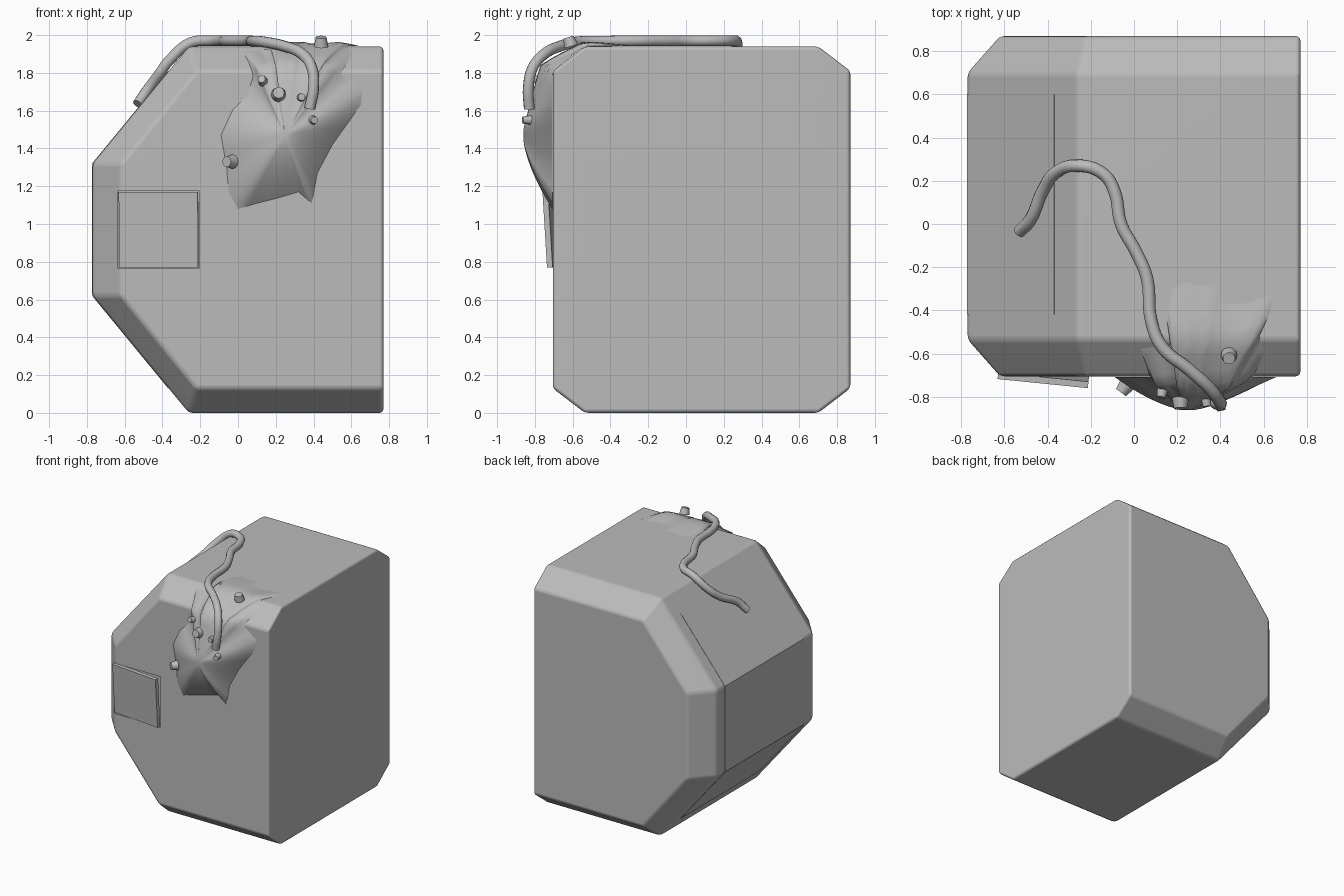
import bpy, bmesh, math
from mathutils import Vector

cube = bpy.data.objects.get("Cube")
if cube:
    bpy.data.objects.remove(cube, do_unlink=True)

grey = bpy.data.materials.new("plain_grey")
grey.use_nodes = True
grey.diffuse_color = (0.5, 0.5, 0.5, 1)
grey.node_tree.nodes["Principled BSDF"].inputs["Base Color"].default_value = (0.5, 0.5, 0.5, 1)


def add_object(name, data):
    obj = bpy.data.objects.new(name, data)
    bpy.context.collection.objects.link(obj)
    data.materials.append(grey)
    return obj


def from_bmesh(name, bm, smooth=False):
    bmesh.ops.recalc_face_normals(bm, faces=bm.faces)
    for face in bm.faces:
        face.smooth = smooth
    mesh = bpy.data.meshes.new(name)
    bm.to_mesh(mesh)
    bm.free()
    return add_object(name, mesh)


def loft(name, rings):
    """Bridge equal rings of points and cap both ends."""
    bm = bmesh.new()
    loops = [[bm.verts.new(p) for p in ring] for ring in rings]
    for a, b in zip(loops, loops[1:]):
        for i in range(len(a)):
            j = (i + 1) % len(a)
            bm.faces.new((a[i], a[j], b[j], b[i]))
    bm.faces.new(loops[0])
    bm.faces.new(loops[-1])
    return from_bmesh(name, bm)


def box(name, size, location, rotation=(0, 0, 0)):
    bm = bmesh.new()
    bmesh.ops.create_cube(bm, size=1)
    bmesh.ops.scale(bm, vec=size, verts=bm.verts)
    obj = from_bmesh(name, bm)
    obj.location, obj.rotation_euler = location, rotation
    return obj


def make_active(obj):
    bpy.ops.object.select_all(action='DESELECT')
    obj.select_set(True)
    bpy.context.view_layer.objects.active = obj


def ring_at(profile, y):
    return [(x, y, z) for x, z in profile]


# Body: six-sided profile with chamfered front and back rims
FRONT, RIM, TOP, CHAMFER_Z = -0.705, -0.535, 1.94, 1.81
outer = [(-0.26, 0), (0.77, 0), (0.77, TOP), (-0.26, TOP), (-0.77, 1.32), (-0.77, 0.62)]
inner = [(-0.22, 0.13), (0.77, 0.13), (0.77, CHAMFER_Z), (-0.22, CHAMFER_Z),
         (-0.62, 1.32), (-0.62, 0.62)]
body = loft("body", [ring_at(inner, FRONT), ring_at(outer, RIM),
                     ring_at(outer, 0.7), ring_at(inner, 0.87)])
bevel = body.modifiers.new("soft_edges", 'BEVEL')
bevel.width, bevel.segments = 0.02, 3
bevel.limit_method, bevel.angle_limit = 'ANGLE', math.radians(20)

# Shallow recess behind the front hatch
cutter = box("hatch_cutter", (0.43, 0.1, 0.41), (-0.42, FRONT, 0.97))
cutter.hide_render = True
recess = body.modifiers.new("hatch_recess", 'BOOLEAN')
recess.object, recess.operation, recess.solver = cutter, 'DIFFERENCE', 'EXACT'
make_active(body)
for modifier in [m.name for m in body.modifiers]:
    bpy.ops.object.modifier_apply(modifier=modifier)
bpy.data.objects.remove(cutter, do_unlink=True)
bpy.ops.object.shade_smooth_by_angle(angle=math.radians(35))
weighted = body.modifiers.new("even_shading", 'WEIGHTED_NORMAL')
weighted.keep_sharp = True

# Front hatch, slightly ajar
box("front_hatch", (0.42, 0.03, 0.4), (-0.42, -0.712, 0.97), (0.06, 0, -0.1))

# Thin side panel wrapped over the sloped and upright side faces
wrap = [(-0.37, 1.81), (-0.773, 1.32), (-0.773, 0.62), (-0.37, 0.13),
        (-0.36, 0.14), (-0.76, 0.63), (-0.76, 1.31), (-0.36, 1.8)]
loft("side_panel", [ring_at(wrap, -0.42), ring_at(wrap, 0.6)])

# Splat: ragged dome folded over the front top edge.
# Its outline is (x, distance along front, chamfer and top).
outline = [(0, 1.08), (-0.05, 1.17), (-0.06, 1.3), (-0.09, 1.47), (-0.03, 1.6),
           (0.05, 1.68), (0.08, 1.78), (0.06, 1.87), (0.03, 1.97), (0.17, 2),
           (0.15, 2.13), (0.18, 2.26), (0.24, 2.29), (0.3, 2.27), (0.37, 2.28),
           (0.41, 2.19), (0.52, 2.19), (0.64, 2.23), (0.63, 2.15), (0.58, 2.04),
           (0.6, 1.95), (0.55, 1.79), (0.66, 1.71), (0.65, 1.63), (0.5, 1.42),
           (0.42, 1.27), (0.39, 1.11), (0.32, 1.17), (0.22, 1.14), (0.1, 1.11)]
centre = Vector((0.25, 1.47))
slant = math.hypot(RIM - FRONT, TOP - CHAMFER_Z)


def folded(x, s, height):
    """Point above the folded front/top surface."""
    up = max(0, s - CHAMFER_Z)
    t = min(up / slant, 1)
    y = FRONT + t * (RIM - FRONT) + max(0, up - slant)
    z = min(s, CHAMFER_Z) + t * (TOP - CHAMFER_Z)
    k = max(0, min(1, (s - 1.6) / 0.6))
    angle = k * k * (3 - 2 * k) * math.pi / 2
    return (x, y - height * math.cos(angle), z + height * math.sin(angle))


points = []
for i, p in enumerate(outline):
    q = Vector(outline[(i + 1) % len(outline)])
    points += [Vector(p), (Vector(p) + q) / 2]
bm = bmesh.new()
RINGS = 12
rings = []
for k in range(1, RINGS + 1):
    r = k / RINGS
    ring = []
    for p in points:
        x, s = centre.lerp(p, r)
        peak = 0.155 - 0.1 * max(0, min(1, (s - 1.5) / 0.5))
        ring.append(bm.verts.new(folded(x, s, 0.003 + peak * (1 - r ** 1.6))))
    rings.append(ring)
tip = bm.verts.new(folded(centre.x, centre.y, 0.156))
for i in range(len(points)):
    j = (i + 1) % len(points)
    bm.faces.new((tip, rings[0][j], rings[0][i]))
    for a, b in zip(rings, rings[1:]):
        bm.faces.new((a[i], a[j], b[j], b[i]))
splat = from_bmesh("splat", bm, smooth=True)
# Face the dome outward
if sum(f.normal.y for f in splat.data.polygons) > 0:
    splat.data.flip_normals()

# Small tapered studs on the splat: position, direction, radius
studs = [((-0.045, -0.76, 1.33), (-0.6, -0.8, 0), 0.038),
         ((0.13, -0.78, 1.76), (-0.2, -0.9, 0.3), 0.027),
         ((0.215, -0.83, 1.69), (0, -1, 0.2), 0.04),
         ((0.335, -0.82, 1.67), (0.1, -1, 0.1), 0.025),
         ((0.4, -0.84, 1.55), (0.2, -1, 0), 0.025),
         ((0.44, -0.615, 1.965), (0, -0.3, 1), 0.038)]
for position, direction, radius in studs:
    bm = bmesh.new()
    bmesh.ops.create_cone(bm, cap_ends=True, segments=12, radius1=radius,
                          radius2=radius * 0.75, depth=0.05)
    stud = from_bmesh("stud", bm)
    stud.location = position
    stud.rotation_euler = Vector(direction).to_track_quat('Z', 'Y').to_euler()
    make_active(stud)
    bpy.ops.object.shade_smooth_by_angle(angle=math.radians(40))

# Cable: runs from the splat across the top and down the slope
path = [(-0.53, -0.035, 1.635), (-0.48, 0.02, 1.71), (-0.42, 0.16, 1.79),
        (-0.36, 0.24, 1.87), (-0.25, 0.27, 1.96), (-0.14, 0.23, 1.97),
        (-0.09, 0.15, 1.97), (-0.06, 0, 1.97), (0.01, -0.13, 1.97),
        (0.06, -0.25, 1.97), (0.08, -0.45, 1.968), (0.13, -0.57, 1.965),
        (0.25, -0.67, 1.94), (0.34, -0.75, 1.9), (0.39, -0.81, 1.83),
        (0.4, -0.835, 1.72), (0.38, -0.83, 1.61)]
curve = bpy.data.curves.new("cable", 'CURVE')
curve.dimensions = '3D'
curve.bevel_depth, curve.bevel_resolution = 0.029, 3
curve.resolution_u, curve.use_fill_caps = 5, True
spline = curve.splines.new('BEZIER')
spline.bezier_points.add(len(path) - 1)
for point, co in zip(spline.bezier_points, path):
    point.co = co
    point.handle_left_type = point.handle_right_type = 'AUTO'
    point.radius = 1
add_object("cable", curve)
